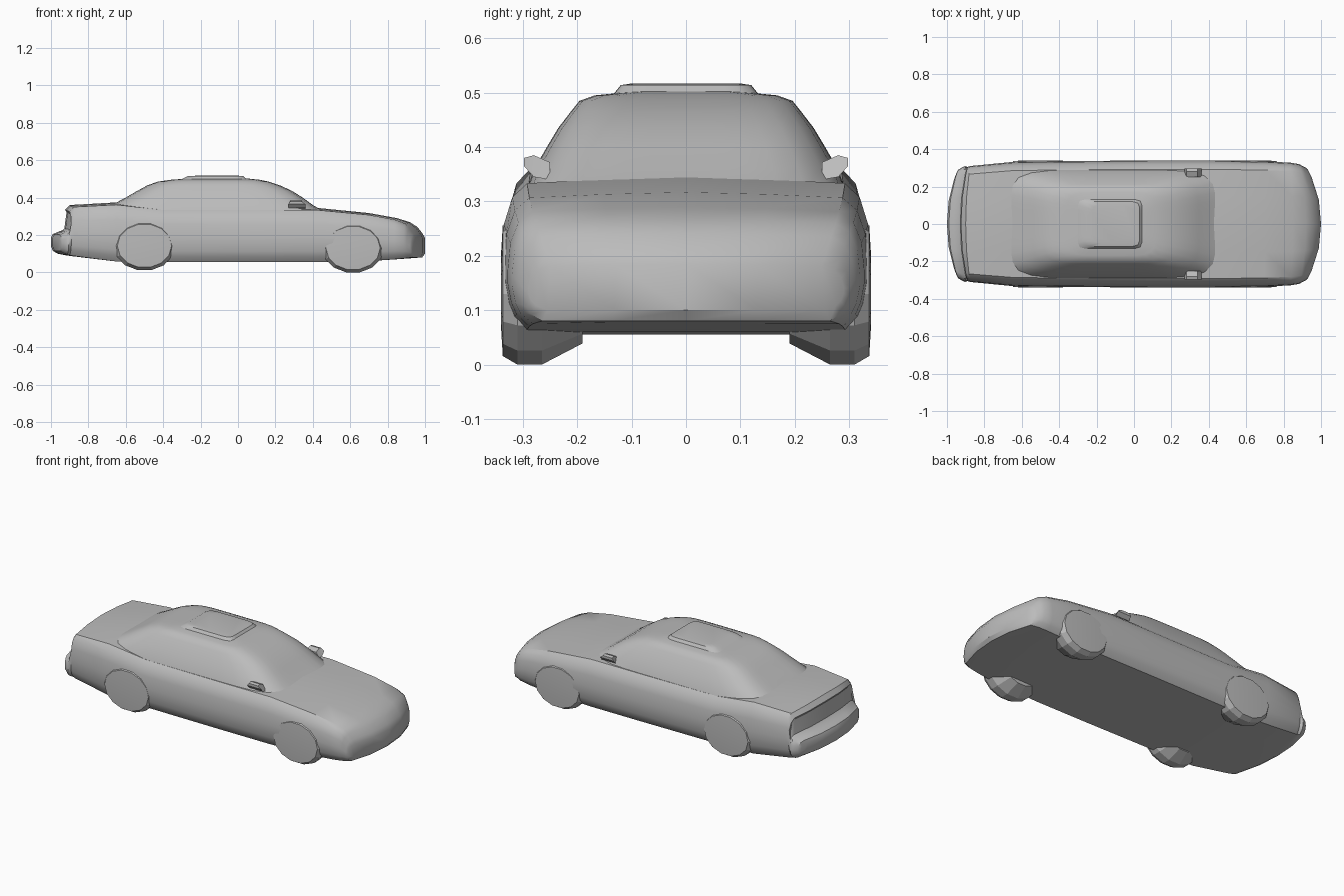
import bpy, bmesh, math

cube = bpy.data.objects.get("Cube")
if cube:
    bpy.data.objects.remove(cube, do_unlink=True)

grey = bpy.data.materials.new("body grey")
grey.use_nodes = True
colour = (0.5, 0.5, 0.5, 1)
grey.diffuse_color = colour
grey.node_tree.nodes["Principled BSDF"].inputs["Base Color"].default_value = colour


def finish(bm, name, angle=35):
    """Turn a bmesh into a shaded, coloured object."""
    bmesh.ops.recalc_face_normals(bm, faces=bm.faces)
    mesh = bpy.data.meshes.new(name)
    bm.to_mesh(mesh)
    bm.free()
    obj = bpy.data.objects.new(name, mesh)
    bpy.context.collection.objects.link(obj)
    mesh.materials.append(grey)
    bpy.ops.object.select_all(action='DESELECT')
    obj.select_set(True)
    bpy.context.view_layer.objects.active = obj
    bpy.ops.object.shade_smooth_by_angle(angle=math.radians(angle))
    return obj


def loft(bm, rings):
    """Skin a list of closed rings; return vertex rings and face strips."""
    rows = [[bm.verts.new(p) for p in ring] for ring in rings]
    n = len(rows[0])
    strips = [[bm.faces.new((a[j], a[(j + 1) % n], b[(j + 1) % n], b[j]))
               for j in range(n)] for a, b in zip(rows, rows[1:])]
    return rows, strips


# Lower body: one cross-section swept along stations (x, bottom, top, half width, bow)
half = [(0, 0), (.45, 0), (.88, 0), (.95, .1), (.98, .2), (1, .36),
        (1, .47), (.985, .7), (.94, .87), (.86, .96), (.45, .985), (0, 1)]
section = half + [(-y, z) for y, z in reversed(half[1:-1])]
stations = [
    (-1, .14, .185, .27, .05), (-.99, .115, .205, .29, .05), (-.965, .1, .215, .305, .05),
    (-.94, .095, .225, .31, .035), (-.925, .092, .335, .305, .035), (-.9, .088, .36, .31, .025),
    (-.65, .058, .374, .332, 0), (-.4, .055, .345, .336, 0), (.1, .055, .345, .34, 0),
    (.42, .055, .345, .34, 0), (.7, .06, .317, .335, 0), (.85, .07, .29, .328, .015),
    (.92, .075, .268, .32, .035), (.96, .078, .242, .31, .06), (.985, .08, .21, .3, .065),
    (1, .1, .185, .29, .07)]
bm = bmesh.new()
rows, strips = loft(bm, [
    [(x - math.copysign(bow, x) * abs(y) ** 2.2, y * w, low + z * (top - low)) for y, z in section]
    for x, low, top, w, bow in stations])
n, h = len(section), len(half) // 2
for row in (rows[0], rows[-1]):
    for k in range(n // 2 - 1):
        bm.faces.new((row[(h - 1 - k) % n], row[h + k], row[h + k + 1], row[(h - 2 - k) % n]))
bmesh.ops.recalc_face_normals(bm, faces=bm.faces)
bm.normal_update()
# Recessed tail panel below the boot lid
panel = [f for f in strips[3] if f.normal.x < -.7 and f.calc_center_median().z > .2]
bmesh.ops.inset_region(bm, faces=panel, thickness=.012, depth=-.01)
finish(bm, "lower_body")


def rounded(z, x0, x1, hy, power, count=48):
    """Rounded rectangle ring at height z."""
    ring = []
    for i in range(count):
        a = 2 * math.pi * i / count
        c, s = math.cos(a), math.sin(a)
        r = (abs(c) ** power + abs(s) ** power) ** (-1 / power)
        ring.append(((x0 + x1) / 2 + (x1 - x0) / 2 * c * r, hy * s * r, z))
    return ring


# Cabin: stacked rings from the beltline to the roof
levels = [(.325, -.73, .46, .292), (.36, -.675, .4, .279), (.4, -.6, .345, .256),
          (.435, -.54, .29, .235), (.465, -.485, .225, .212), (.485, -.43, .165, .196),
          (.495, -.36, .115, .168), (.502, -.26, .05, .1)]
bm = bmesh.new()
rows, _ = loft(bm, [rounded(*lv, 6) for lv in levels])
bm.faces.new(rows[-1])
bm.faces.new(rows[0])
finish(bm, "cabin")

# Raised roof panel with sloping edges
bm = bmesh.new()
rows, _ = loft(bm, [rounded(.494, -.31, .05, .136, 10), rounded(.514, -.27, .03, .12, 10),
                    rounded(.517, -.22, 0, .1, 10)])
bm.faces.new(rows[-1])
bm.faces.new(rows[0])
finish(bm, "roof_panel")

# Wheels: faceted, tapered inwards and slightly flattened
profile = [(.19, .7), (.265, 1), (.31, 1), (.337, .88), (.34, .5)]
sides = 14
for name, x, zc in (("front", .615, .13), ("rear", -.5, .142)):
    for side, sign in (("left", 1), ("right", -1)):
        bm = bmesh.new()
        rings = []
        for y, r in profile:
            turn = [2 * math.pi * (i + .5) / sides for i in range(sides)]
            rings.append([(x + .165 * r * math.sin(a), sign * y,
                           zc + .13 * r * math.cos(a) / math.cos(math.pi / sides)) for a in turn])
        rows, _ = loft(bm, rings)
        bm.faces.new(rows[0])
        bm.faces.new(rows[-1])
        finish(bm, f"{name}_{side}_wheel", 15)

# Door mirrors: small wedges at the foot of the windscreen
for side, sign in (("left", 1), ("right", -1)):
    bm = bmesh.new()
    rows, _ = loft(bm, [
        [(x, sign * y, z) for x, z in ((.27, low), (.36, low), (.34, top), (.28, top))]
        for y, low, top in ((.25, .34, .372), (.28, .345, .385), (.298, .365, .38))])
    bm.faces.new(rows[0])
    bm.faces.new(rows[-1])
    finish(bm, f"{side}_mirror", 20)
